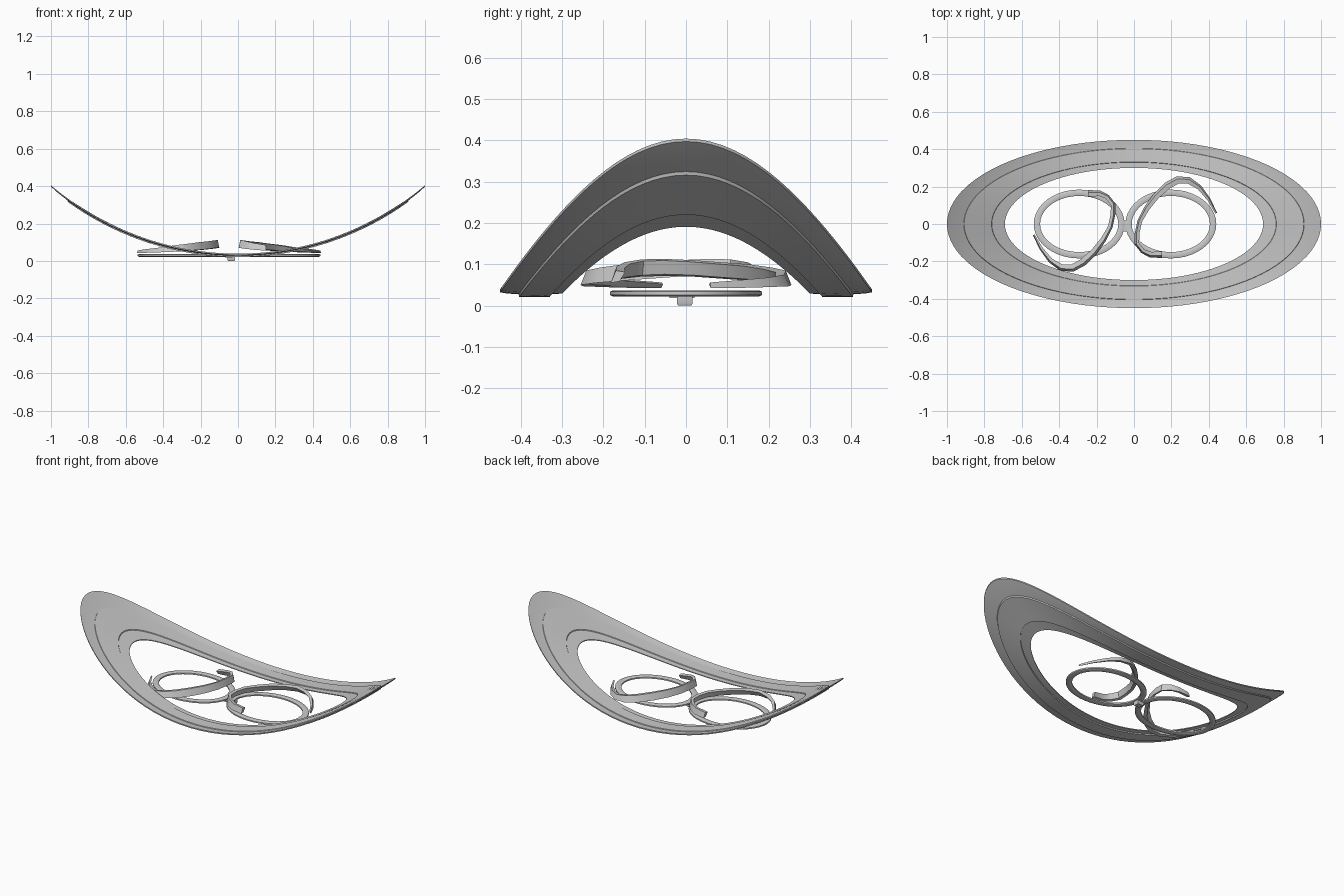
import bpy, bmesh
from math import sin, cos, pi, sqrt
from mathutils import Vector

if "Cube" in bpy.data.objects:
    bpy.data.objects.remove(bpy.data.objects["Cube"])


def loft(name, sections, closed):
    """Skin a list of equal-length closed cross-sections."""
    bm = bmesh.new()
    rows = [[bm.verts.new(p) for p in s] for s in sections]
    n, k = len(rows), len(rows[0])
    for i in range(n if closed else n - 1):
        a, b = rows[i], rows[(i + 1) % n]
        for j in range(k):
            bm.faces.new((a[j], a[(j + 1) % k], b[(j + 1) % k], b[j]))
    if not closed:
        bm.faces.new(rows[0])
        bm.faces.new(rows[-1])
    bmesh.ops.recalc_face_normals(bm, faces=bm.faces)
    me = bpy.data.meshes.new(name)
    bm.to_mesh(me)
    bm.free()
    ob = bpy.data.objects.new(name, me)
    bpy.context.collection.objects.link(ob)
    bpy.ops.object.select_all(action='DESELECT')
    ob.select_set(True)
    bpy.context.view_layer.objects.active = ob
    bpy.ops.object.shade_smooth_by_angle(angle=0.6)
    return ob


def arc_height(x, r=1.552):
    return 0.03 + r - sqrt(r * r - x * x)


# curled oval brim: (x radius, y radius, height offset) around the cross-section
brim_profile = [(0.69, 0.30, 0.004), (0.76, 0.33, 0.004), (0.762, 0.332, 0.008),
                (0.908, 0.403, 0.008), (0.91, 0.405, 0.004),
                (0.96, 0.43, 0.006), (1.0, 0.45, 0.009), (1.0, 0.45, 0.002),
                (0.96, 0.43, -0.001), (0.912, 0.405, -0.002), (0.91, 0.404, -0.009),
                (0.76, 0.33, -0.009), (0.758, 0.329, -0.002), (0.69, 0.30, -0.001)]
N = 96
loft("brim", [[(a * cos(t), b * sin(t), arc_height(a * cos(t)) + dz)
               for a, b, dz in brim_profile]
              for t in (2 * pi * i / N for i in range(N))], True)

# the pair of lens rims shares a centre line at x = MID
MID = -0.048
rim_profile = [(0.0, 0.026), (0.008, 0.022), (0.026, 0.022), (0.034, 0.026),
               (0.034, 0.034), (0.026, 0.037), (0.008, 0.037), (0.0, 0.034)]
for side, label in ((-1, "left"), (1, "right")):
    loft(label + "_lens_rim",
         [[(MID + side * 0.245 + (0.209 + d) * cos(t), (0.15 + d) * sin(t), z)
           for d, z in rim_profile]
          for t in (2 * pi * i / 40 for i in range(40))], True)

# curving bands over the rims: x, y, bottom, top, thickness
band = [(-0.245, 0.182, 0.055, 0.085, 0.035), (-0.18, 0.178, 0.06, 0.095, 0.03),
        (-0.135, 0.155, 0.065, 0.105, 0.025), (-0.10, 0.11, 0.07, 0.112, 0.025),
        (-0.10, 0.05, 0.072, 0.113, 0.025), (-0.115, -0.02, 0.07, 0.11, 0.025),
        (-0.15, -0.09, 0.065, 0.105, 0.03), (-0.20, -0.16, 0.06, 0.10, 0.035),
        (-0.26, -0.22, 0.055, 0.092, 0.04), (-0.325, -0.255, 0.05, 0.085, 0.04),
        (-0.395, -0.25, 0.047, 0.075, 0.036), (-0.455, -0.205, 0.045, 0.068, 0.026),
        (-0.505, -0.135, 0.043, 0.062, 0.018), (-0.54, -0.06, 0.043, 0.056, 0.01)]
for s, label in ((1, "left"), (-1, "right")):
    sections = []
    for i, (x, y, lo, hi, w) in enumerate(band):
        p0, p1 = band[max(i - 1, 0)], band[min(i + 1, len(band) - 1)]
        t = Vector((p1[0] - p0[0], p1[1] - p0[1])).normalized()
        inward = Vector((t.y, -t.x)) * w
        row = []
        for f, z in ((0, lo), (0.35, hi), (1, hi - 0.004), (0.6, lo + 0.004)):
            px, py = x + inward.x * f, y + inward.y * f
            row.append((MID + s * (px - MID), s * py, z))
        sections.append(row)
    loft(label + "_band", sections, False)

# small bridge block joining the rims underneath
loft("bridge_block",
     [[(-0.056 + i, -0.022 + i, z), (-0.015 - i, -0.022 + i, z),
       (-0.015 - i, 0.016 - i, z), (-0.056 + i, 0.016 - i, z)]
      for z, i in ((0.0, 0.003), (0.006, 0.0), (0.026, 0.0))], False)
loft("bridge_plate",
     [[(-0.07, y, 0.018), (-0.03, y, 0.018), (-0.03, y, 0.026), (-0.07, y, 0.026)]
      for y in (-0.04, 0.02)], False)
